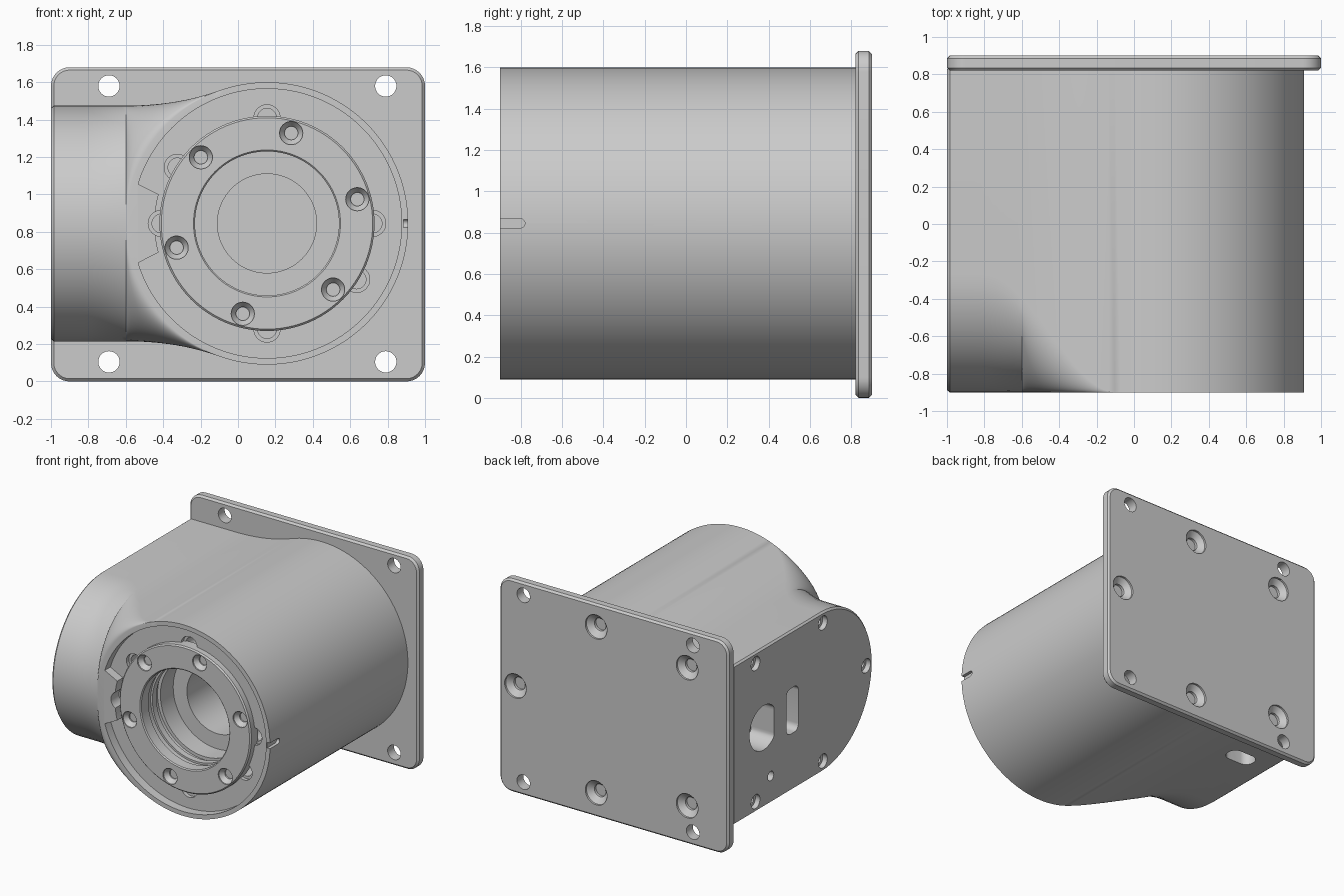
import bpy, bmesh
from math import sin, cos, pi, radians, sqrt

if "Cube" in bpy.data.objects:
    bpy.data.objects.remove(bpy.data.objects["Cube"])

CX, CZ, R = 0.155, 0.845, 0.755      # main barrel axis and radius
FRONT, BACK = -0.9, 0.83


def place(u, v, a, axis):
    return {'X': (a, u, v), 'Y': (u, a, v), 'Z': (u, v, a)}[axis]


def skin(name, rings, loop=False):
    """Skin a list of equal-length rings into a closed mesh."""
    bm = bmesh.new()
    vs = [[bm.verts.new(p) for p in ring] for ring in rings]
    n = len(vs[0])
    pairs = list(zip(vs, vs[1:])) + ([(vs[-1], vs[0])] if loop else [])
    for a, b in pairs:
        for i in range(n):
            j = (i + 1) % n
            bm.faces.new((a[i], a[j], b[j], b[i]))
    if not loop:
        bm.faces.new(vs[0])
        bm.faces.new(vs[-1])
    bmesh.ops.remove_doubles(bm, verts=bm.verts, dist=1e-4)
    bmesh.ops.recalc_face_normals(bm, faces=bm.faces)
    me = bpy.data.meshes.new(name)
    bm.to_mesh(me)
    bm.free()
    ob = bpy.data.objects.new(name, me)
    bpy.context.collection.objects.link(ob)
    return ob


def lathe(name, profile, u, v, axis='Y', n=32, loop=False):
    return skin(name, [[place(u + r * cos(2 * pi * i / n), v + r * sin(2 * pi * i / n), a, axis)
                        for i in range(n)] for r, a in profile], loop)


def prism(name, pts, a, b, axis):
    return skin(name, [[place(u, v, d, axis) for u, v in pts] for d in (a, b)])


def drill(u, v, r, a, b, axis='Y', n=32):
    return lathe("cutter", [(0, a), (r, a), (r, b), (0, b)], u, v, axis, n)


def rounded(u0, u1, v0, v1, r, n=8):
    """Rounded rectangle outline."""
    pts = []
    corners = ((u1 - r, v1 - r), (u0 + r, v1 - r), (u0 + r, v0 + r), (u1 - r, v0 + r))
    for q, (cu, cv) in enumerate(corners):
        for k in range(n + 1):
            t = pi / 2 * (q + k / n)
            pts.append((cu + r * cos(t), cv + r * sin(t)))
    return pts


def finish(ob, cutters=()):
    """Cut all cutters out of the part, remove them, and smooth by angle."""
    bpy.ops.object.select_all(action='DESELECT')
    ob.select_set(True)
    bpy.context.view_layer.objects.active = ob
    for c in cutters:
        c.hide_render = True
        m = ob.modifiers.new("cut", 'BOOLEAN')
        m.operation, m.solver, m.object = 'DIFFERENCE', 'EXACT', c
        bpy.ops.object.modifier_apply(modifier=m.name)
        bpy.data.objects.remove(c)
    bpy.ops.object.shade_smooth_by_angle(angle=radians(30))


# Housing: barrel lofted along x into a round-nosed side lobe
def section(x):
    c = sqrt(max(0, R * R - (x - CX) ** 2))
    w, depth, yf = c, 0.0, FRONT
    if x < -0.1:
        t = max(0, (x + 0.6) / 0.5)
        w = (0.63 * (2 * t**3 - 3 * t**2 + 1) + 0.711 * (3 * t**2 - 2 * t**3)
             + 0.359 * 0.5 * (t**3 - t**2))
        s = min(1, max(0, (x + 0.8) / 0.7))
        depth = 0.63 * (1 - s * s * (3 - 2 * s))
        w = max(w, c)
    if x < -0.99:
        w, yf = w - 0.012, yf + 0.012
    n = 16
    half = [(BACK, w)]
    for k in range(n + 1):
        a = pi / 2 * k / n
        half.append((yf + depth * (1 - sin(a)), c + (w - c) * cos(a)))
    return ([(x, y, CZ + z) for y, z in half]
            + [(x, y, CZ - z) for y, z in reversed(half)])


columns = [-1, -0.985] + [-0.94 + 0.04 * i for i in range(9)]
columns += [CX - R * cos(pi * i / 72) for i in range(73)]
housing = skin("housing", [section(x) for x in columns])

# Front recess: narrower on the lobe side
recess = []
for i in range(180):
    deg = 2 * i + 1
    r = 0.60 if 163 < deg < 197 else 0.72
    recess.append((CX + r * cos(radians(deg)), CZ + r * sin(radians(deg))))
cuts = [prism("recess_cutter", recess, -1.1, -0.83, 'Y')]

# Stepped bore with grooves
cuts.append(lathe("bore_cutter", [(0, -1.1), (0.40, -1.1), (0.40, -0.74), (0.385, -0.74),
                                  (0.385, -0.69), (0.41, -0.69), (0.41, -0.64), (0.385, -0.64),
                                  (0.385, -0.48), (0.265, -0.48), (0.265, 0.4), (0, 0.4)],
                  CX, CZ, n=96))
# Fastener pockets around the retaining ring
for deg in (0, 90, 148, 180, 270, 328):
    t = radians(deg)
    u, v = CX + 0.565 * cos(t), CZ + 0.565 * sin(t)
    cuts.append(lathe("pocket_cutter", [(0, -1.05), (0.07, -1.05), (0.07, -0.8), (0.05, -0.8),
                                        (0.05, -0.68), (0, -0.68)], u, v))
# Alignment notch on the right of the rim
cuts.append(prism("notch_cutter", rounded(-1.0, -0.78, CZ - 0.022, CZ + 0.022, 0.0215), 0.885, 1.0, 'X'))

# Left cover openings: rim screws, drain hole, connector hole and slot
for y, z in ((0.56, 1.39), (0.56, 0.30), (-0.28, 1.39), (-0.28, 0.30), (-0.82, CZ)):
    cuts.append(lathe("screw_cutter", [(0, -1.1), (0.055, -1.1), (0.055, -0.96), (0.03, -0.96),
                                       (0.03, -0.9), (0, -0.9)], y, z, 'X'))
cuts.append(drill(0.37, 0.43, 0.037, -1.1, -0.85, 'X'))
connector = [(0.46 + max(-0.13, 0.175 * cos(pi * i / 24)), CZ + 0.175 * sin(pi * i / 24))
             for i in range(48)]
cuts.append(prism("connector_cutter", connector, -1.1, -0.8, 'X'))
cuts.append(prism("slot_cutter", rounded(0.025, 0.175, CZ - 0.18, CZ + 0.18, 0.05), -1.1, -0.8, 'X'))
# Slot on the underside of the lobe
cuts.append(prism("under_slot_cutter", rounded(-0.84, -0.60, 0.30, 0.44, 0.065), 0.1, 0.4, 'Z'))
finish(housing, cuts)

# Retaining ring with six counterbored screws
ring = lathe("retaining_ring", [(0.385, -0.79), (0.385, -0.877), (0.393, -0.885), (0.565, -0.885),
                                (0.575, -0.875), (0.575, -0.79)], CX, CZ, n=96, loop=True)
cuts = []
for k in range(6):
    t = radians(15 + 60 * k)
    cuts.append(lathe("ring_screw_cutter", [(0, -1), (0.062, -1), (0.062, -0.875), (0.036, -0.84),
                                            (0.036, -0.80), (0, -0.80)],
                      CX + 0.5 * cos(t), CZ + 0.5 * sin(t)))
finish(ring, cuts)

# Mounting plate with chamfered edges
plate = skin("mounting_plate", [
    [place(u, v, y, 'Y') for u, v in rounded(-1 + d, 1 - d, d, 1.68 - d, 0.1 - d)]
    for y, d in ((0.82, 0.015), (0.835, 0), (0.885, 0), (0.9, 0.015))])
cuts = [drill(x, z, 0.057, 0.7, 1.0) for x in (-0.69, 0.79) for z in (0.105, 1.58)]
for x, z in ((CX, 1.5), (CX, 0.19), (0.86, CZ), (-0.64, 1.39), (-0.64, 0.30)):
    cuts.append(lathe("countersink_cutter", [(0, 1), (0.095, 1), (0.095, 0.885), (0.05, 0.85),
                                             (0.05, 0.78), (0, 0.78)], x, z))
finish(plate, cuts)
